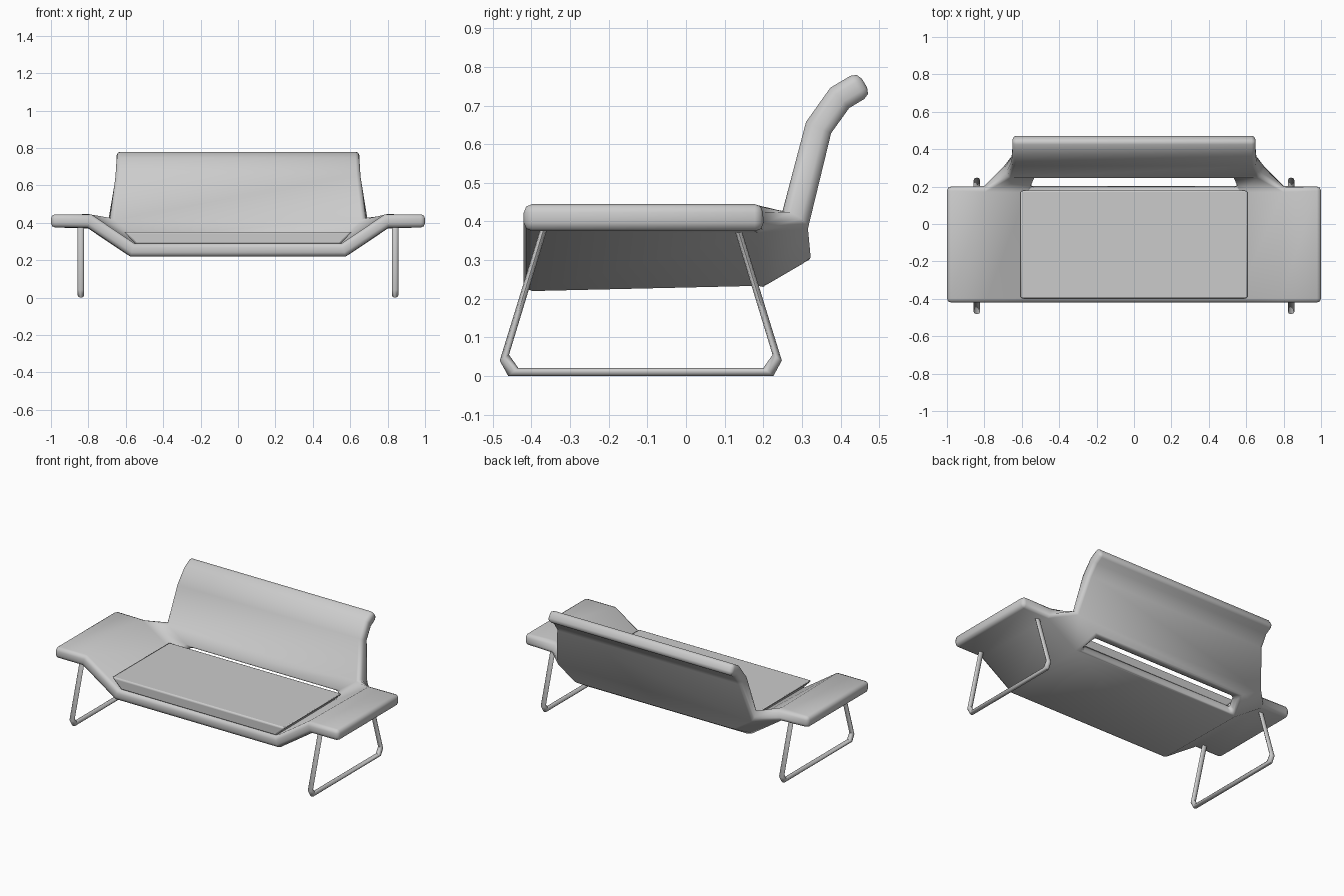
import bpy, bmesh, math
from mathutils import Vector

cube = bpy.data.objects.get("Cube")
if cube:
    bpy.data.objects.remove(cube, do_unlink=True)

grey = bpy.data.materials.new("light_grey")
grey.use_nodes = True
colour = (0.6, 0.6, 0.6, 1)
grey.diffuse_color = colour
grey.node_tree.nodes["Principled BSDF"].inputs["Base Color"].default_value = colour


def make(name, bm):
    bmesh.ops.recalc_face_normals(bm, faces=bm.faces)
    mesh = bpy.data.meshes.new(name)
    bm.to_mesh(mesh)
    bm.free()
    mesh.materials.append(grey)
    ob = bpy.data.objects.new(name, mesh)
    bpy.context.collection.objects.link(ob)
    return ob


def smooth(ob, degrees):
    bpy.ops.object.select_all(action='DESELECT')
    ob.select_set(True)
    bpy.context.view_layer.objects.active = ob
    bpy.ops.object.shade_smooth_by_angle(angle=math.radians(degrees))


def bevel(ob, width, segments, degrees):
    mod = ob.modifiers.new("rounded_edges", 'BEVEL')
    mod.width = width
    mod.segments = segments
    mod.limit_method = 'ANGLE'
    mod.angle_limit = math.radians(degrees)


# Shell: one folded sheet forming wings, trough, connectors and backrest
bm = bmesh.new()


def row(y, section):
    """Mirrored row of points from a right-to-left half section of (x, z)."""
    pts = [(-x, z) for x, z in section] + [(x, z) for x, z in reversed(section)]
    return [bm.verts.new((x, y, z)) for x, z in pts]


def bridge(a, b):
    for i in range(len(a) - 1):
        bm.faces.new((a[i], a[i + 1], b[i + 1], b[i]))


trough = [(1.0, 0.41), (0.795, 0.41), (0.565, 0.255)]
front, rear = row(-0.42, trough), row(0.20, trough)
bridge(front, rear)

low = row(0.285, [(0.53, 0.305)])
rows = [low] + [row(y, [(x, z)]) for x, y, z in
                ((0.69, 0.285, 0.415), (0.655, 0.343, 0.643),
                 (0.65, 0.398, 0.72), (0.65, 0.462, 0.758))]
for a, b in zip(rows, rows[1:]):
    bridge(a, b)
# side connectors leave an open slot behind the seat
bm.faces.new((rear[1], rear[2], low[0], rows[1][0]))
bm.faces.new((rear[3], rear[4], rows[1][1], low[1]))
shell = make("seat_shell", bm)
solid = shell.modifiers.new("thickness", 'SOLIDIFY')
solid.thickness = 0.07
solid.offset = 0
solid.use_even_offset = True
bevel(shell, 0.022, 2, 60)
smooth(shell, 50)

# Seat cushion: tapered to sit in the trough
bm = bmesh.new()
rings = [[bm.verts.new((sx * x, y, z)) for sx, y in
          ((-1, -0.40), (1, -0.40), (1, 0.18), (-1, 0.18))]
         for x, z in ((0.545, 0.285), (0.61, 0.352))]
bm.faces.new(rings[0])
bm.faces.new(rings[1])
for i in range(4):
    j = (i + 1) % 4
    bm.faces.new((rings[0][i], rings[0][j], rings[1][j], rings[1][i]))
cushion = make("seat_cushion", bm)
bevel(cushion, 0.01, 2, 40)
smooth(cushion, 35)

# Sled legs: flattened tube swept through outer and inner (y, z) pairs
HALF = [((-0.254, 0.40), (-0.236, 0.40)),
        ((-0.365, 0.04), (-0.341, 0.055)),
        ((-0.343, 0.0), (-0.317, 0.021))]
MID, SIDES = -0.117, 8
path = HALF + [tuple((-y, z) for y, z in pair) for pair in reversed(HALF)]


def sled_leg(name, x):
    bm = bmesh.new()
    loops = []
    for (oy, oz), (iy, iz) in path:
        outer = Vector((x, oy + MID, oz))
        inner = Vector((x, iy + MID, iz))
        centre, arm = (outer + inner) / 2, (outer - inner) / 2
        loops.append([bm.verts.new(centre + arm * math.cos(a) + Vector((0.017 * math.sin(a), 0, 0)))
                      for a in (math.tau * k / SIDES for k in range(SIDES))])
    for a, b in zip(loops, loops[1:]):
        for k in range(SIDES):
            n = (k + 1) % SIDES
            bm.faces.new((a[k], a[n], b[n], b[k]))
    bm.faces.new(loops[0])
    bm.faces.new(loops[-1])
    smooth(make(name, bm), 50)


sled_leg("left_leg", 0.84)
sled_leg("right_leg", -0.84)
